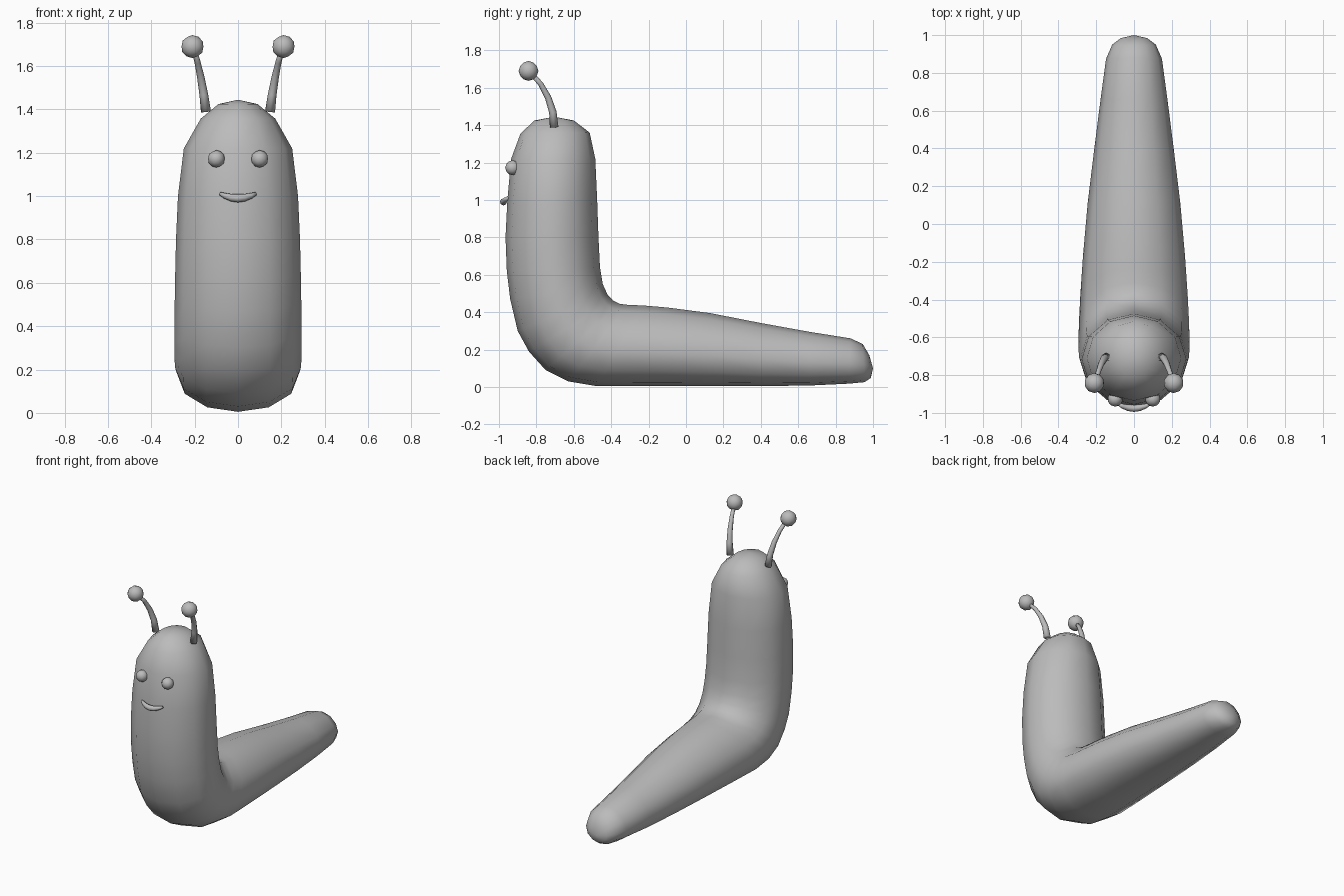
import bpy, bmesh, math
from mathutils import Vector

if "Cube" in bpy.data.objects:
    bpy.data.objects.remove(bpy.data.objects["Cube"])

grey = bpy.data.materials.new("soft_grey")
grey.diffuse_color = (0.5, 0.5, 0.5, 1)
grey.use_nodes = True
grey.node_tree.nodes["Principled BSDF"].inputs["Base Color"].default_value = grey.diffuse_color


def finish(name, bm):
    bmesh.ops.recalc_face_normals(bm, faces=bm.faces)
    me = bpy.data.meshes.new(name)
    bm.to_mesh(me)
    bm.free()
    me.materials.append(grey)
    me.polygons.foreach_set("use_smooth", [True] * len(me.polygons))
    ob = bpy.data.objects.new(name, me)
    bpy.context.collection.objects.link(ob)
    return ob


def loft(name, rings, start, end):
    """Skin a list of rings and close both ends with a pole point."""
    bm = bmesh.new()
    vs = [[bm.verts.new(p) for p in r] for r in rings]
    n = len(vs[0])
    for a, b in zip(vs, vs[1:]):
        for i in range(n):
            j = (i + 1) % n
            bm.faces.new((a[i], a[j], b[j], b[i]))
    for ring, pole in ((vs[0], start), (vs[-1], end)):
        p = bm.verts.new(pole)
        for i in range(n):
            bm.faces.new((ring[i], ring[(i + 1) % n], p))
    return finish(name, bm)


def tube(name, path, radii, sides=8):
    """Tapered round tube along a path."""
    pts = [Vector(p) for p in path]
    rings = []
    for k, p in enumerate(pts):
        t = (pts[min(k + 1, len(pts) - 1)] - pts[max(k - 1, 0)]).normalized()
        ref = Vector((0, 1, 0)) if abs(t.x) > 0.7 else Vector((1, 0, 0))
        u = (ref - t * ref.dot(t)).normalized()
        w = t.cross(u)
        rings.append([p + radii[k] * (u * math.cos(a) + w * math.sin(a))
                      for a in (2 * math.pi * i / sides for i in range(sides))])
    return loft(name, rings, pts[0], pts[-1])


def ball(name, centre, radius):
    bm = bmesh.new()
    bmesh.ops.create_icosphere(bm, subdivisions=2, radius=radius)
    bmesh.ops.translate(bm, verts=bm.verts, vec=centre)
    return finish(name, bm)


# Body sections: outer (belly) y, z, inner (back) y, z, half width, belly flattening
sections = [
    (-0.81, 1.425, -0.60, 1.425, 0.09, 0),
    (-0.885, 1.355, -0.515, 1.36, 0.172, 0),
    (-0.935, 1.22, -0.485, 1.22, 0.25, 0),
    (-0.955, 1.00, -0.475, 1.00, 0.277, 0),
    (-0.965, 0.80, -0.468, 0.80, 0.286, 0),
    (-0.958, 0.62, -0.460, 0.64, 0.290, 0),
    (-0.94, 0.47, -0.445, 0.55, 0.292, 0),
    (-0.90, 0.30, -0.42, 0.495, 0.293, 0.03),
    (-0.84, 0.19, -0.39, 0.462, 0.293, 0.06),
    (-0.75, 0.09, -0.355, 0.445, 0.293, 0.1),
    (-0.63, 0.03, -0.31, 0.439, 0.290, 0.13),
    (-0.48, 0.005, -0.23, 0.436, 0.284, 0.15),
    (-0.22, 0.005, -0.10, 0.425, 0.270, 0.15),
    (0.10, 0.005, 0.13, 0.395, 0.245, 0.15),
    (0.40, 0.005, 0.40, 0.342, 0.210, 0.15),
    (0.66, 0.008, 0.66, 0.295, 0.177, 0.13),
    (0.87, 0.018, 0.88, 0.260, 0.148, 0.1),
    (0.955, 0.026, 0.945, 0.230, 0.115, 0.08),
    (0.988, 0.048, 0.98, 0.170, 0.07, 0),
]
rings = []
for yo, zo, yi, zi, half, flat in sections:
    mid = Vector((0, (yo + yi) / 2, (zo + zi) / 2))
    arm = Vector((0, (yi - yo) / 2, (zi - zo) / 2))
    ring = []
    for i in range(12):
        a = math.tau * i / 12
        v = math.cos(a)
        v -= flat * (1 - v * v)
        ring.append(mid + arm * v + Vector((half * math.sin(a), 0, 0)))
    rings.append(ring)
loft("body", rings, (0, -0.705, 1.445), (0, 1.0, 0.10))

# Eyes and feelers on both sides
for side, s in (("left", 1), ("right", -1)):
    ball(side + "_eye", (0.10 * s, -0.927, 1.172), 0.04)
    ball(side + "_feeler_tip", (0.21 * s, -0.842, 1.69), 0.053)
    tube(side + "_feeler",
         [(0.148 * s, -0.705, 1.39), (0.158 * s, -0.712, 1.47),
          (0.172 * s, -0.738, 1.55), (0.187 * s, -0.777, 1.62),
          (0.205 * s, -0.83, 1.68)],
         [0.023, 0.02, 0.017, 0.014, 0.012])

# Smiling mouth
smile = [(x, -0.976 + 3.2 * x * x, 0.990 + 3.2 * x * x)
         for x in (-0.082, -0.06, -0.03, 0, 0.03, 0.06, 0.082)]
tube("mouth", smile, [0.008, 0.013, 0.017, 0.019, 0.017, 0.013, 0.008])
